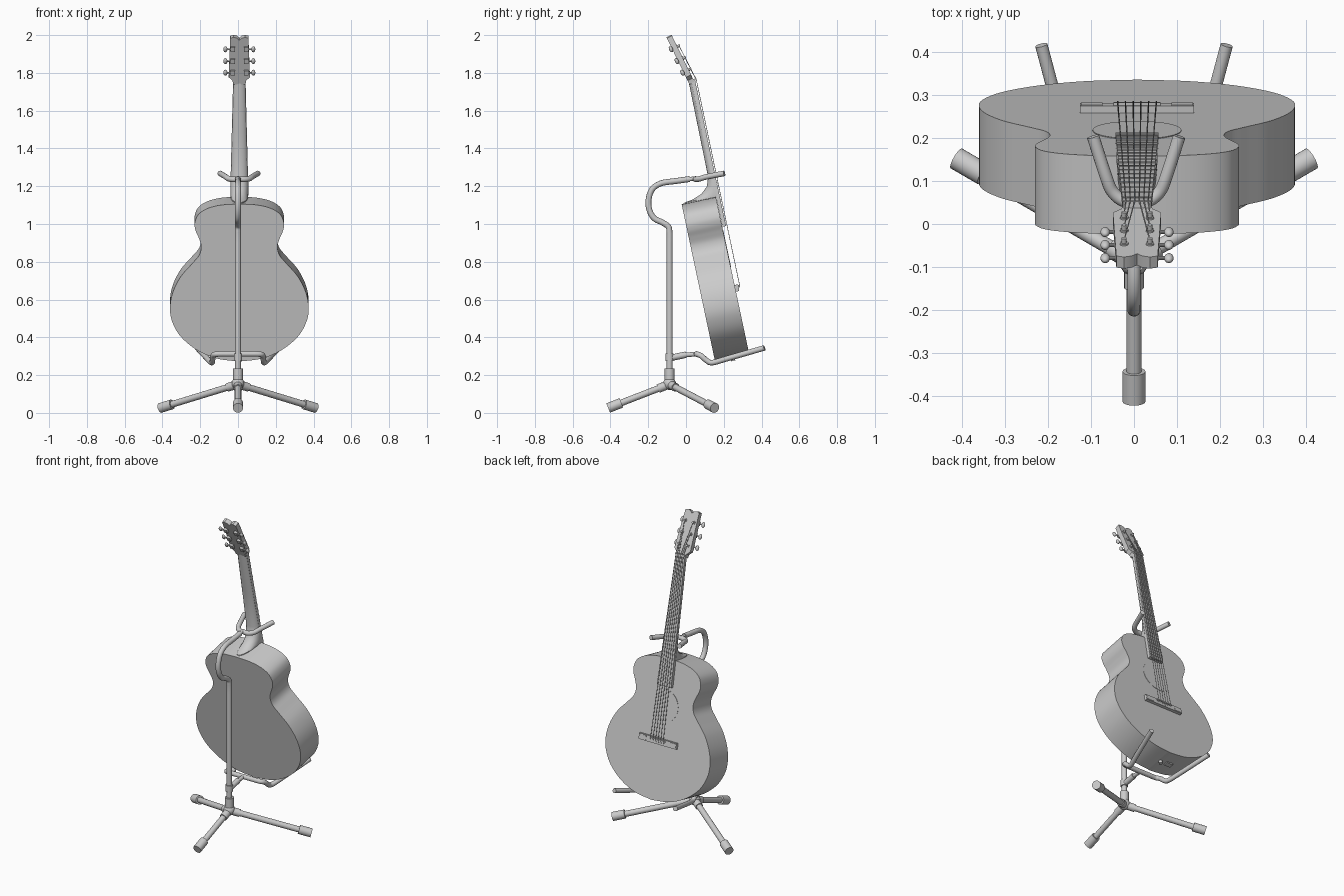
import bpy, bmesh
from math import sin, cos, pi, radians
from mathutils import Vector, Matrix

if "Cube" in bpy.data.objects:
    bpy.data.objects.remove(bpy.data.objects["Cube"])

LEAN = radians(12)
S, C = sin(LEAN), cos(LEAN)
# Guitar frame: local y runs up the neck, local z points out of the soundboard
G = Matrix(((-1, 0, 0, .007), (0, -S, C, .335), (0, C, S, .31), (0, 0, 0, 1)))
NUT = 1.48
# Headstock frame, tipped back from the neck
H = G @ Matrix.Translation((0, NUT, .012)) @ Matrix.Rotation(radians(-14), 4, 'X')
I = Matrix.Identity(4)


def finish(name, bm, m=I, angle=35):
    bm.transform(m)
    bmesh.ops.recalc_face_normals(bm, faces=bm.faces)
    me = bpy.data.meshes.new(name)
    bm.to_mesh(me)
    bm.free()
    ob = bpy.data.objects.new(name, me)
    bpy.context.collection.objects.link(ob)
    bpy.ops.object.select_all(action='DESELECT')
    ob.select_set(True)
    bpy.context.view_layer.objects.active = ob
    bpy.ops.object.shade_smooth_by_angle(angle=radians(angle))
    return ob


def smooth(pts, n=6):
    """Catmull-Rom curve through the points."""
    p = [Vector(q) for q in pts]
    p = [2 * p[0] - p[1]] + p + [2 * p[-1] - p[-2]]
    out = []
    for a, b, c, d in zip(p, p[1:], p[2:], p[3:]):
        for i in range(n):
            t = i / n
            out.append(.5 * (2 * b + (c - a) * t + (2 * a - 5 * b + 4 * c - d) * t * t
                             + (3 * b - a - 3 * c + d) * t ** 3))
    return out + [p[-2]]


def loft(name, rings, m=I):
    bm = bmesh.new()
    vs = [[bm.verts.new(p) for p in r] for r in rings]
    n = len(vs[0])
    for a, b in zip(vs, vs[1:]):
        for i in range(n):
            bm.faces.new((a[i], a[(i + 1) % n], b[(i + 1) % n], b[i]))
    bm.faces.new(vs[0])
    bm.faces.new(vs[-1])
    return finish(name, bm, m)


def slab(name, outline, z0, z1, m=G):
    return loft(name, [[(x, y, z) for x, y in outline] for z in (z0, z1)], m)


def tube(name, pts, r, sides=16, m=I):
    """Round bar swept along a path."""
    pts = [Vector(p) for p in pts]
    rings, side = [], None
    for i, p in enumerate(pts):
        t = (pts[min(i + 1, len(pts) - 1)] - pts[max(i - 1, 0)]).normalized()
        if side is None:
            side = t.orthogonal()
        side = (side - t * side.dot(t)).normalized()
        up = t.cross(side)
        rings.append([p + r * (side * cos(2 * pi * k / sides) + up * sin(2 * pi * k / sides))
                      for k in range(sides)])
    return loft(name, rings, m)


def ball(name, center, size, m=I):
    bm = bmesh.new()
    bmesh.ops.create_uvsphere(bm, u_segments=16, v_segments=10, radius=1)
    return finish(name, bm, m @ Matrix.Translation(center) @ Matrix.Diagonal((*size, 1)))


def box(name, center, size, m=G):
    bm = bmesh.new()
    bmesh.ops.create_cube(bm, size=1)
    return finish(name, bm, m @ Matrix.Translation(center) @ Matrix.Diagonal((*size, 1)))


# Body
half = smooth([(0, 0), (.12, .017), (.225, .063), (.31, .135), (.355, .215), (.367, .29), (.352, .375),
               (.31, .46), (.25, .53), (.212, .577), (.202, .625), (.215, .67), (.232, .71),
               (.236, .75), (.216, .797), (.165, .83), (.09, .848), (0, .853)])
outline = [tuple(p) for p in half] + [(-p[0], p[1]) for p in half[-2:0:-1]]
slab("body", outline, -.185, 0)
slab("soundhole", [(.103 * cos(k * pi / 24), .57 + .1 * sin(k * pi / 24)) for k in range(48)], -.005, .002)

# Bridge, saddle, strap pin and jack plate
box("bridge", (0, .357, .008), (.264, .036, .018))
box("saddle", (0, .366, .018), (.11, .008, .012))
for sx in (-1, 1):
    box("bridge_wing", (sx * .105, .357, .012), (.05, .028, .014))
tube("strap_pin", [(0, .01, -.09), (0, -.016, -.09)], .011, m=G)
box("jack_plate", (.06, .004, -.09), (.045, .012, .028))

# Neck with heel
rings = []
for v, w, hw in [(.835, -.178, .045), (.857, -.168, .047), (.865, -.12, .048), (.884, -.07, .048),
                 (.916, -.035, .048), (.963, -.018, .046), (1.2, -.016, .04), (NUT, -.014, .033)]:
    rings.append([(hw * cos(pi * k / 16), v, .008 + (w - .008) * sin(pi * k / 16)) for k in range(17)])
loft("neck", rings, G)
slab("fingerboard", [(-.05, .69), (.05, .69), (.033, NUT), (-.033, NUT)], .001, .021)
for n in range(1, 21):
    v = NUT - 1.12 * (1 - 2 ** (-n / 12))
    box("fret", (0, v, .021), (2 * (.033 + .017 * (NUT - v) / .79), .004, .004))
box("nut", (0, NUT + .003, .016), (.066, .009, .022))

# Headstock
hh = [(.033, -.01), (.036, .012), (.056, .032), (.052, .15), (.048, .262), (.03, .268), (.012, .262), (0, .25)]
slab("headstock", hh + [(-x, y) for x, y in hh[-2::-1]], -.028, .002, H)

# Tuners and strings
for sx in (-1, 1):
    for j, s in enumerate((.062, .13, .2)):
        px = sx * .03
        tube("tuner_post", [(px, s, -.03), (px, s, .018)], .006, 12, H)
        tube("tuner_bushing", [(px, s, 0), (px, s, .006)], .01, 12, H)
        box("tuner_gear", (sx * .036, s, -.034), (.024, .026, .016), H)
        tube("tuner_shaft", [(px, s, -.034), (sx * .07, s, -.034)], .0045, 10, H)
        ball("tuner_knob", (sx * .074, s, -.034), (.011, .017, .01), H)
        k = sx * (2.5 - j) / 2.5
        post = G.inverted() @ H @ Vector((px, s, .012))
        tube("string", [(k * .045, .35, .016), (k * .045, .366, .026), (k * .026, NUT + .003, .028), post],
             .0016, 6, G)

# Stand pole with hooked top
PY = -.087
path = [(0, PY, .16), (0, PY, .9)] + smooth([(0, PY, .95), (0, -.093, .985), (0, -.125, 1.008), (0, -.168, 1.03),
        (0, -.194, 1.075), (0, -.198, 1.13), (0, -.178, 1.185), (0, -.13, 1.216), (0, -.05, 1.228), (0, .02, 1.238)])
tube("pole", path, .0155)
tube("yoke_joint", [(0, .01, 1.236), (0, .055, 1.243)], .011)


def mirrored(pts):
    return [(-x, y, z) for x, y, z in pts[:0:-1]] + pts


# Neck yoke
yoke = mirrored([(0, .05, 1.238), (.03, .054, 1.236), (.055, .075, 1.24), (.07, .11, 1.25), (.1, .203, 1.268)])
tube("neck_yoke", [p + Vector((.005, 0, 0)) for p in smooth(yoke)], .0145)

# Body cradle
tube("cradle_arm", [(0, PY, .29), (0, 0, .308)], .017)
tube("cradle_joint", [(0, -.01, .306), (0, .06, .312)], .012)
tube("cradle_clamp", [(0, PY, .275), (0, PY, .315)], .022)
cradle = mirrored([(0, .055, .312), (.06, .055, .312), (.115, .058, .311), (.132, .08, .302), (.135, .11, .277),
                   (.14, .14, .266), (.163, .22, .288), (.215, .415, .344)])
tube("cradle_fork", smooth(cradle, 5), .0145)

# Tripod base
tube("pole_sleeve", [(0, PY, .15), (0, PY, .235)], .026, 24)
ball("hub", (0, PY, .155), (.034, .034, .034))
for x, y in ((0, -.412), (.412, .152), (-.412, .152)):
    a, b = Vector((0, PY, .152)), Vector((x, y, .026))
    d = (b - a).normalized()
    tube("leg_socket", [a, a + d * .065], .023)
    tube("leg", [a, b - d * .01], .0175)
    tube("foot_cap", [b - d * .075, b], .0265, 24)
